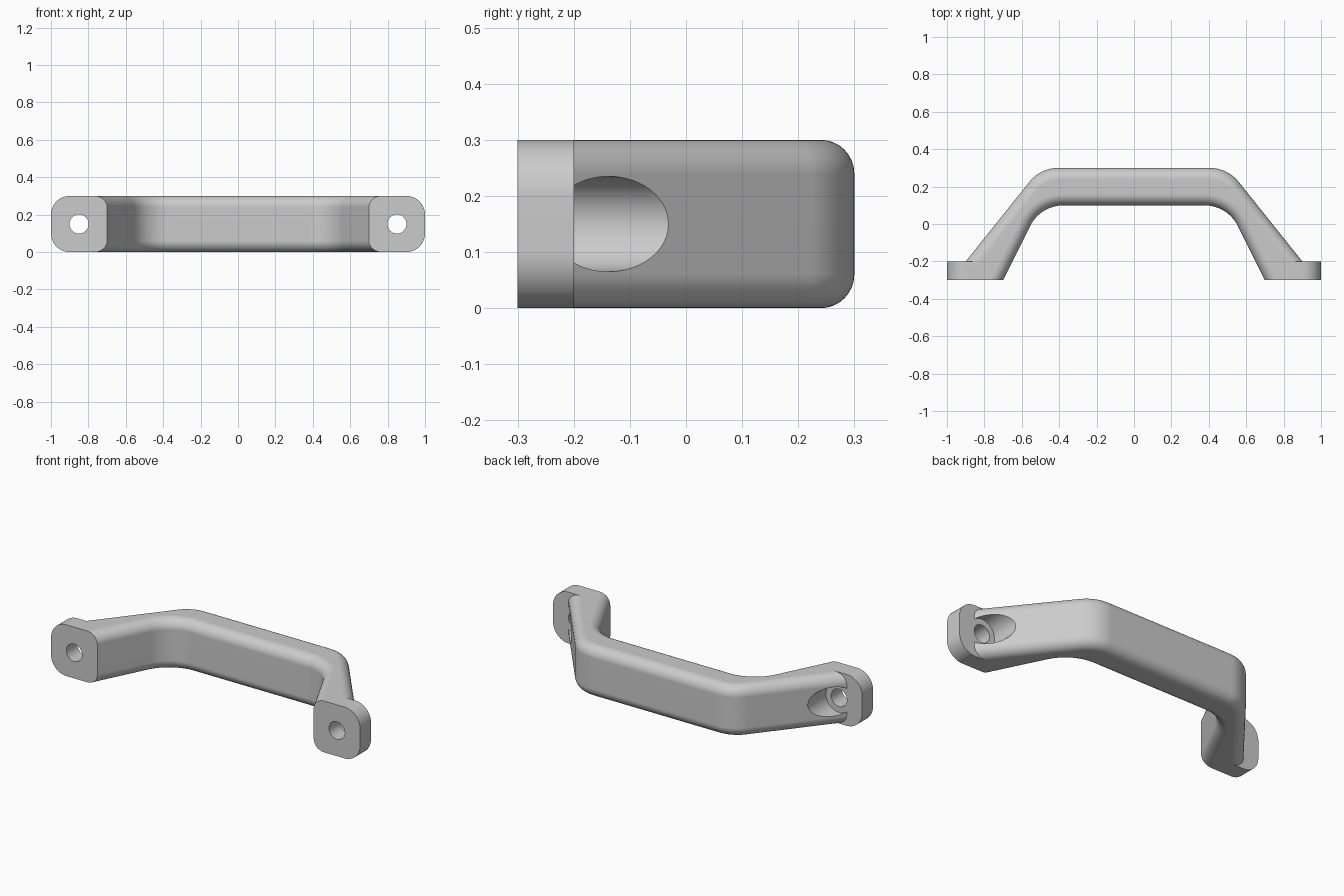
import bpy, bmesh, math
from mathutils import Vector, Matrix

if "Cube" in bpy.data.objects:
    bpy.data.objects.remove(bpy.data.objects["Cube"])

HEIGHT = 0.3
grey = bpy.data.materials.new("satin grey")
grey.diffuse_color = (0.6, 0.6, 0.6, 1)
grey.use_nodes = True
grey.node_tree.nodes["Principled BSDF"].inputs["Base Color"].default_value = grey.diffuse_color


def make_object(name, bm):
    bmesh.ops.recalc_face_normals(bm, faces=bm.faces[:])
    mesh = bpy.data.meshes.new(name)
    bm.to_mesh(mesh)
    bm.free()
    mesh.materials.append(grey)
    obj = bpy.data.objects.new(name, mesh)
    bpy.context.collection.objects.link(obj)
    return obj


def prism(points, direction):
    """Closed solid from a planar outline, pushed along direction."""
    bm = bmesh.new()
    face = bm.faces.new([bm.verts.new(p) for p in points])
    new = bmesh.ops.extrude_face_region(bm, geom=[face])["geom"]
    bmesh.ops.translate(bm, vec=direction,
                        verts=[g for g in new if isinstance(g, bmesh.types.BMVert)])
    return bm


def rounded(points, radii, steps=12):
    """2D outline with an arc of the given radius at each corner."""
    result = []
    count = len(points)
    for i, r in enumerate(radii):
        p = Vector(points[i])
        if r == 0:
            result.append(p)
            continue
        a = (Vector(points[i - 1]) - p).normalized()
        b = (Vector(points[(i + 1) % count]) - p).normalized()
        half = a.angle(b) / 2
        centre = p + (a + b).normalized() * r / math.sin(half)
        start = p + a * r / math.tan(half) - centre
        end = p + b * r / math.tan(half) - centre
        sweep = math.pi - 2 * half
        for k in range(steps + 1):
            t = k / steps
            result.append(centre + (start * math.sin((1 - t) * sweep)
                                    + end * math.sin(t * sweep)) / math.sin(sweep))
    return result


def box(name, x0, x1, y0, y1, z0, z1):
    pts = [(x0, y0, z0), (x1, y0, z0), (x1, y1, z0), (x0, y1, z0)]
    return make_object(name, prism(pts, (0, 0, z1 - z0)))


def cylinder(name, x, radius, y0, y1):
    bm = bmesh.new()
    place = Matrix.Translation((x, (y0 + y1) / 2, HEIGHT / 2)) @ Matrix.Rotation(math.pi / 2, 4, 'X')
    bmesh.ops.create_cone(bm, cap_ends=True, segments=48, radius1=radius,
                          radius2=radius, depth=y1 - y0, matrix=place)
    return make_object(name, bm)


def combine(target, other, operation):
    mod = target.modifiers.new(operation.lower(), 'BOOLEAN')
    mod.object, mod.operation, mod.solver = other, operation, 'EXACT'
    bpy.context.view_layer.objects.active = target
    bpy.ops.object.modifier_apply(modifier=mod.name)
    bpy.data.objects.remove(other)


# Grip: bent bar with tapering legs, long edges rounded; legs overrun the base
plan = [(-1.1, -0.45), (-0.5, 0.3), (0.5, 0.3), (1.1, -0.45),
        (0.775, -0.45), (0.5, 0.1), (-0.5, 0.1), (-0.775, -0.45)]
outline = rounded(plan, [0, 0.2, 0.2, 0, 0, 0.2, 0.2, 0])
bm = prism([(p.x, p.y, 0) for p in outline], (0, 0, HEIGHT))
rim = [e for e in bm.edges if abs(e.verts[0].co.z - e.verts[1].co.z) < 1e-4]
bmesh.ops.bevel(bm, geom=rim, offset=0.06, offset_type='OFFSET', segments=8,
                profile=0.5, affect='EDGES', clamp_overlap=False)
handle = make_object("handle", bm)

# Mounting feet: rounded pads joined to the legs
for s in (-1, 1):
    x0, x1 = sorted((s * 0.88, s * 1.3))
    combine(handle, box("leg_trim", x0, x1, -0.6, -0.21, -0.1, 0.4), 'DIFFERENCE')
    pad = rounded([(s * 0.72, 0), (s, 0), (s, HEIGHT), (s * 0.72, HEIGHT)],
                  [0.06, 0.1, 0.1, 0.06])
    foot = make_object("foot", prism([(p.x, -0.35, p.y) for p in pad], (0, 0.15, 0)))
    combine(handle, foot, 'UNION')

# Flat mounting face
combine(handle, box("base_trim", -1.5, 1.5, -0.8, -0.3, -0.2, 0.5), 'DIFFERENCE')

# Screw holes with a wider head clearance through the legs
for s in (-1, 1):
    combine(handle, cylinder("head_clearance", s * 0.85, 0.085, -0.2, 0.3), 'DIFFERENCE')
    combine(handle, cylinder("screw_hole", s * 0.85, 0.051, -0.5, 0.2), 'DIFFERENCE')

# Smooth rounded surfaces, crisp edges elsewhere
bpy.ops.object.select_all(action='DESELECT')
handle.select_set(True)
bpy.context.view_layer.objects.active = handle
bpy.ops.object.shade_smooth_by_angle(angle=math.radians(30))
normals = handle.modifiers.new("flat_face_normals", 'WEIGHTED_NORMAL')
normals.keep_sharp = True
